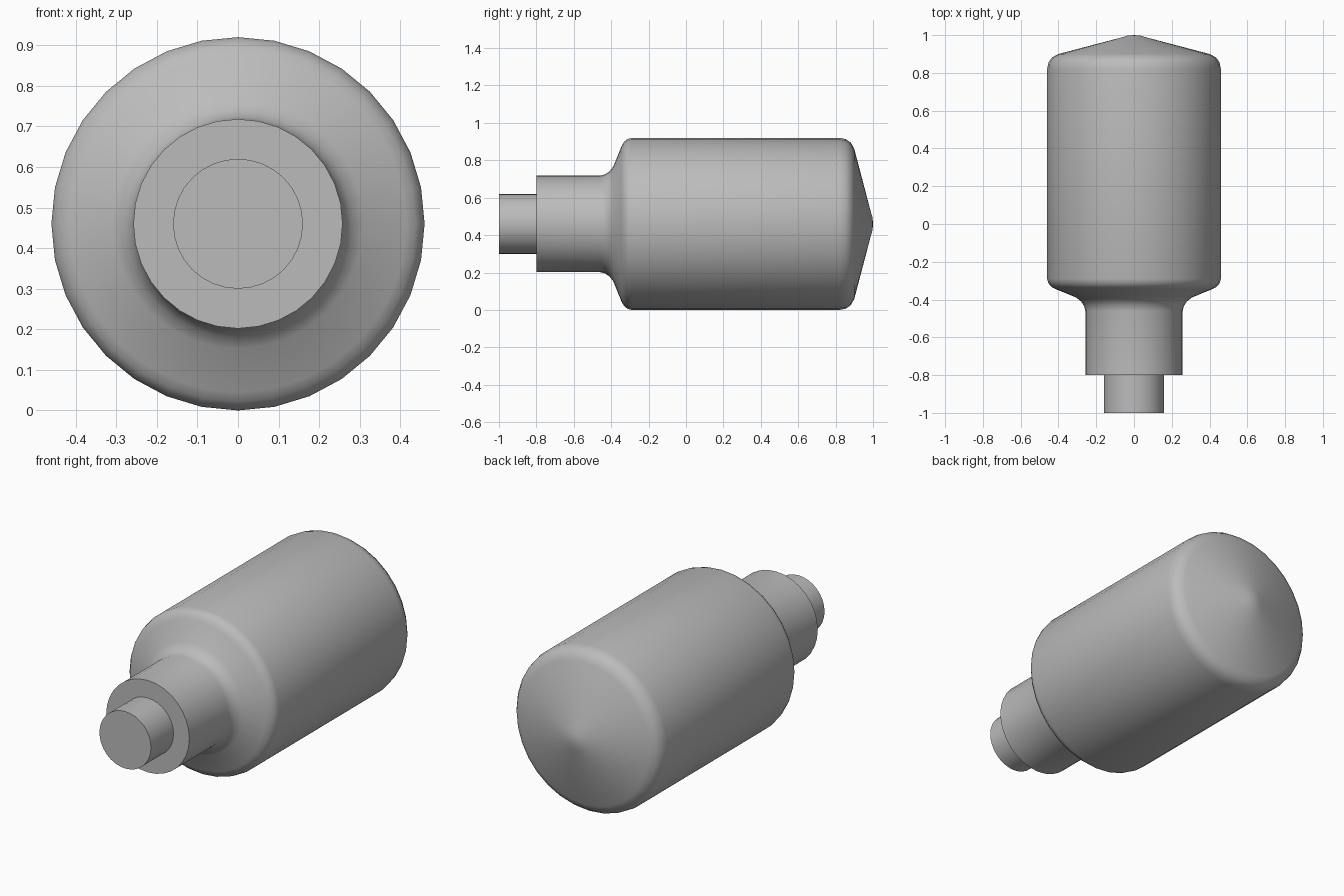
import bpy, bmesh, math
from mathutils import Matrix, Vector

cube = bpy.data.objects.get("Cube")
if cube:
    bpy.data.objects.remove(cube, do_unlink=True)

SIDES = 32
AXIS_HEIGHT = 0.46

grey = bpy.data.materials.new("plain grey")
grey.use_nodes = True
colour = (0.5, 0.5, 0.5, 1)
grey.diffuse_color = colour
grey.node_tree.nodes["Principled BSDF"].inputs["Base Color"].default_value = colour


def lathe(name, profile):
    """Spin (y, radius) points around the lengthwise axis."""
    bm = bmesh.new()
    points = [bm.verts.new((0, y, r)) for y, r in profile]
    edges = [bm.edges.new(pair) for pair in zip(points, points[1:])]
    bmesh.ops.spin(bm, geom=points + edges, cent=(0, 0, 0), axis=(0, 1, 0),
                   angle=math.tau, steps=SIDES, use_merge=True)
    bmesh.ops.remove_doubles(bm, verts=bm.verts, dist=0.0001)
    bmesh.ops.recalc_face_normals(bm, faces=bm.faces)
    bmesh.ops.translate(bm, verts=bm.verts, vec=(0, 0, AXIS_HEIGHT))
    mesh = bpy.data.meshes.new(name)
    bm.to_mesh(mesh)
    bm.free()
    mesh.materials.append(grey)
    obj = bpy.data.objects.new(name, mesh)
    bpy.context.collection.objects.link(obj)
    bpy.ops.object.select_all(action="DESELECT")
    obj.select_set(True)
    bpy.context.view_layer.objects.active = obj
    bpy.ops.object.shade_smooth_by_angle(angle=math.radians(40))
    return obj


# Stepped peg, neck, rounded shoulder, drum and shallow cone end
lathe("stepped_cylinder_body", [
    (-1, 0), (-1, 0.16), (-0.8, 0.16), (-0.8, 0.258),
    (-0.46, 0.258), (-0.435, 0.264), (-0.41, 0.28), (-0.388, 0.308),
    (-0.345, 0.415), (-0.332, 0.438), (-0.313, 0.454), (-0.29, 0.46),
    (0.82, 0.46), (0.855, 0.453), (0.882, 0.434), (0.9, 0.4),
    (0.988, 0.065), (0.997, 0.035), (1, 0),
])
